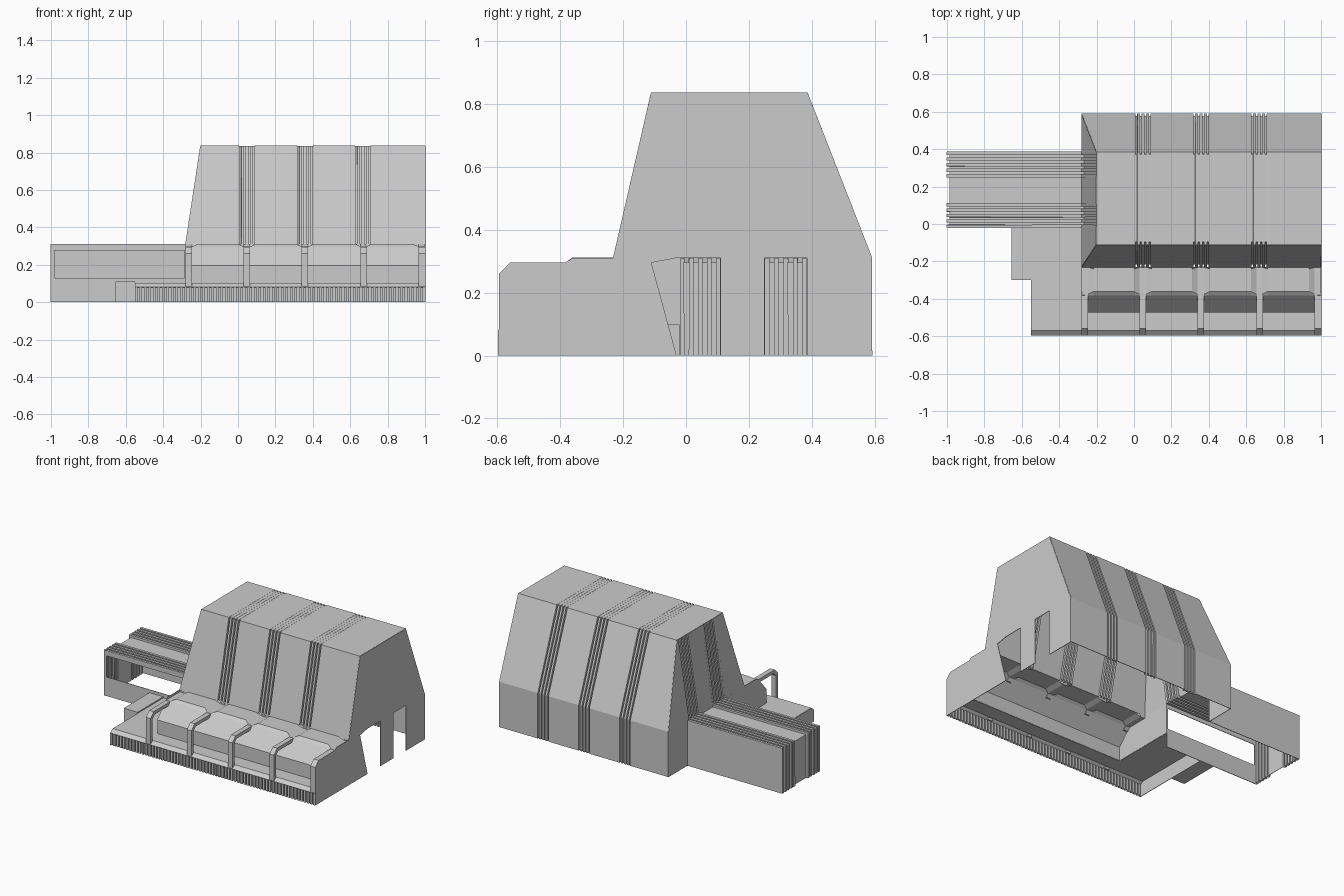
import bpy, bmesh

if "Cube" in bpy.data.objects:
    bpy.data.objects.remove(bpy.data.objects["Cube"])

GREY = (0.6, 0.6, 0.6, 1)
grey = bpy.data.materials.new("light_grey")
grey.use_nodes = True
grey.diffuse_color = GREY
grey.node_tree.nodes["Principled BSDF"].inputs["Base Color"].default_value = GREY


def finish(name, bm, sheet=True):
    bmesh.ops.remove_doubles(bm, verts=bm.verts, dist=0.0001)
    bmesh.ops.recalc_face_normals(bm, faces=bm.faces)
    mesh = bpy.data.meshes.new(name)
    bm.to_mesh(mesh)
    bm.free()
    mesh.materials.append(grey)
    ob = bpy.data.objects.new(name, mesh)
    bpy.context.collection.objects.link(ob)
    if sheet:
        mod = ob.modifiers.new("thickness", 'SOLIDIFY')
        mod.thickness = 0.004
        mod.offset = 0
    return ob


def loft(name, rows):
    """Sheet through rows that all have the same number of points."""
    bm = bmesh.new()
    grid = [[bm.verts.new(p) for p in row] for row in rows]
    for a, b in zip(grid, grid[1:]):
        for i in range(len(a) - 1):
            bm.faces.new((a[i], a[i + 1], b[i + 1], b[i]))
    return finish(name, bm)


def plates(name, polygons):
    """Flat wall made of one or more polygons."""
    bm = bmesh.new()
    for poly in polygons:
        bm.faces.new([bm.verts.new(p) for p in poly])
    return finish(name, bm)


def prism(name, section, x0, x1):
    """Solid with a (y, z) section, running along x."""
    bm = bmesh.new()
    a = [bm.verts.new((x0, y, z)) for y, z in section]
    b = [bm.verts.new((x1, y, z)) for y, z in section]
    bm.faces.new(a)
    bm.faces.new(b[::-1])
    for i in range(len(a)):
        j = (i + 1) % len(a)
        bm.faces.new((a[i], b[i], b[j], a[j]))
    return finish(name, bm, sheet=False)


def ribs(start, end, outer, inner, place, count=9):
    """Rows of a ribbed band: outer and inner profiles alternate."""
    rows = []
    step = (end - start) / count
    for i in range(count):
        prof = inner if i % 2 else outer
        rows += [place(start + i * step, prof), place(start + (i + 1) * step, prof)]
    return rows


def at_x(x, prof):
    return [(x, y, z) for y, z in prof]


def at_y(y, prof):
    return [(x, y, z) for x, z in prof]


# Main hall: sloped front, flat roof, sloped and upright back, three ribbed bands
hall = [(-.23, .31), (-.11, .835), (.385, .835), (.59, .31), (.59, 0)]
groove = [(-.215, .31), (-.095, .835), (.37, .835), (.575, .31), (.575, 0)]
rows = [[(-.2 if z > .8 else -.28, y, z) for y, z in hall]]
for start in (-.005, .305, .615):
    rows += ribs(start, start + .107, hall, groove, at_x)
rows.append(at_x(1, hall))
loft("main_hall_shell", rows)

# Side arm and the hall's sloped side, sharing two ribbed bands
arm = [(-1, 0), (-1, .31), (-.28, .31), (-.2, .835)]
arm_groove = [(-.985, 0), (-.985, .295), (-.265, .295), (-.185, .835)]
arm_middle = [(-.985, 0), (-.985, .295), (-.28, .295), (-.2, .835)]
rows = ribs(-.02, .11, arm, arm_groove, at_y)
rows += [at_y(.11, arm_middle), at_y(.25, arm_middle)]
rows += ribs(.25, .385, arm, arm_groove, at_y)
loft("side_arm_shell", rows)

# Arm walls: the front one has a long window opening
def panel_y(y, x0, x1, z0, z1):
    return [(x0, y, z0), (x1, y, z0), (x1, y, z1), (x0, y, z1)]

plates("arm_back_wall", [panel_y(.385, -1, -.28, 0, .31)])
plates("arm_front_wall", [
    panel_y(-.02, -1, -.28, 0, .13), panel_y(-.02, -1, -.28, .275, .31),
    panel_y(-.02, -1, -.98, .13, .275), panel_y(-.02, -.286, -.28, .13, .275)])

# Hall side wall around the arm
def wall_x(x, section):
    return [(x, y, z) for y, z in section]

plates("hall_side_wall", [
    [(-.28, -.23, .31), (-.28, -.02, .31), (-.2, -.02, .835), (-.2, -.11, .835)],
    [(-.28, .385, .31), (-.28, .59, .31), (-.2, .385, .835)],
    wall_x(-.28, [(.385, 0), (.59, 0), (.59, .31), (.385, .31)]),
    wall_x(-.28, [(-.02, .1), (-.02, .31), (-.36, .31), (-.38, .295),
                  (-.47, .195), (-.47, .1)])])

# Flat end wall with two doorways
plates("end_wall", [wall_x(1, [
    (-.595, 0), (-.595, .26), (-.56, .295), (-.385, .295), (-.36, .31),
    (-.23, .31), (-.11, .835), (.385, .835), (.59, .31), (.59, 0),
    (.385, 0), (.385, .31), (.25, .31), (.25, 0), (.11, 0), (.11, .31),
    (-.03, .31), (-.11, .295), (-.03, 0)])])

# Front gallery: four bays with raised hoods, sloped glazing and a sill
lower = [(-.38, .295), (-.47, .195), (-.47, .1)]
valley = [(-.23, .31), (-.23, .295), (-.375, .295)] + lower
hood = [(-.23, .31), (-.24, .31), (-.36, .31)] + lower
BAYS = [(-.245, .03), (.065, .34), (.375, .655), (.685, .965)]
rows = [at_x(-.28, valley)]
for x0, x1 in BAYS:
    rows += [at_x(x0, valley), at_x(x0 + .03, hood),
             at_x(x1 - .03, hood), at_x(x1, valley)]
rows.append(at_x(1, valley))
loft("front_gallery", rows)

# Arched frames standing between the bays
arch = [(-.595, .08), (-.595, .26), (-.56, .295), (-.37, .295),
        (-.39, .272), (-.55, .272), (-.572, .25), (-.572, .08)]
edges = [-.28] + [x1 for x0, x1 in BAYS]
for i, x in enumerate(edges):
    prism(f"arched_frame_{i + 1}", arch, x, x + .034)

# Low platform with a slatted skirt along the front
ledge = [(-.47, .1), (-.57, .1), (-.595, .08)]
loft("platform_ledge", [at_x(-.55, ledge), at_x(1, ledge)])
plates("platform_top", [[(-.55, -.47, .1), (-.28, -.47, .1),
                         (-.28, -.02, .1), (-.55, -.02, .1)]])
plates("platform_side", [wall_x(-.55, [(-.02, 0), (-.02, .1), (-.57, .1),
                                       (-.595, .08), (-.595, 0)])])
slat = [(-.595, 0), (-.595, .08)]
slat_gap = [(-.582, 0), (-.582, .08)]
loft("slatted_skirt", ribs(-.55, 1, slat, slat_gap, at_x, 129))

# Entry step beside the platform
prism("entry_step", [(-.3, 0), (-.3, .11), (-.02, .11), (-.02, 0)], -.655, -.55)
